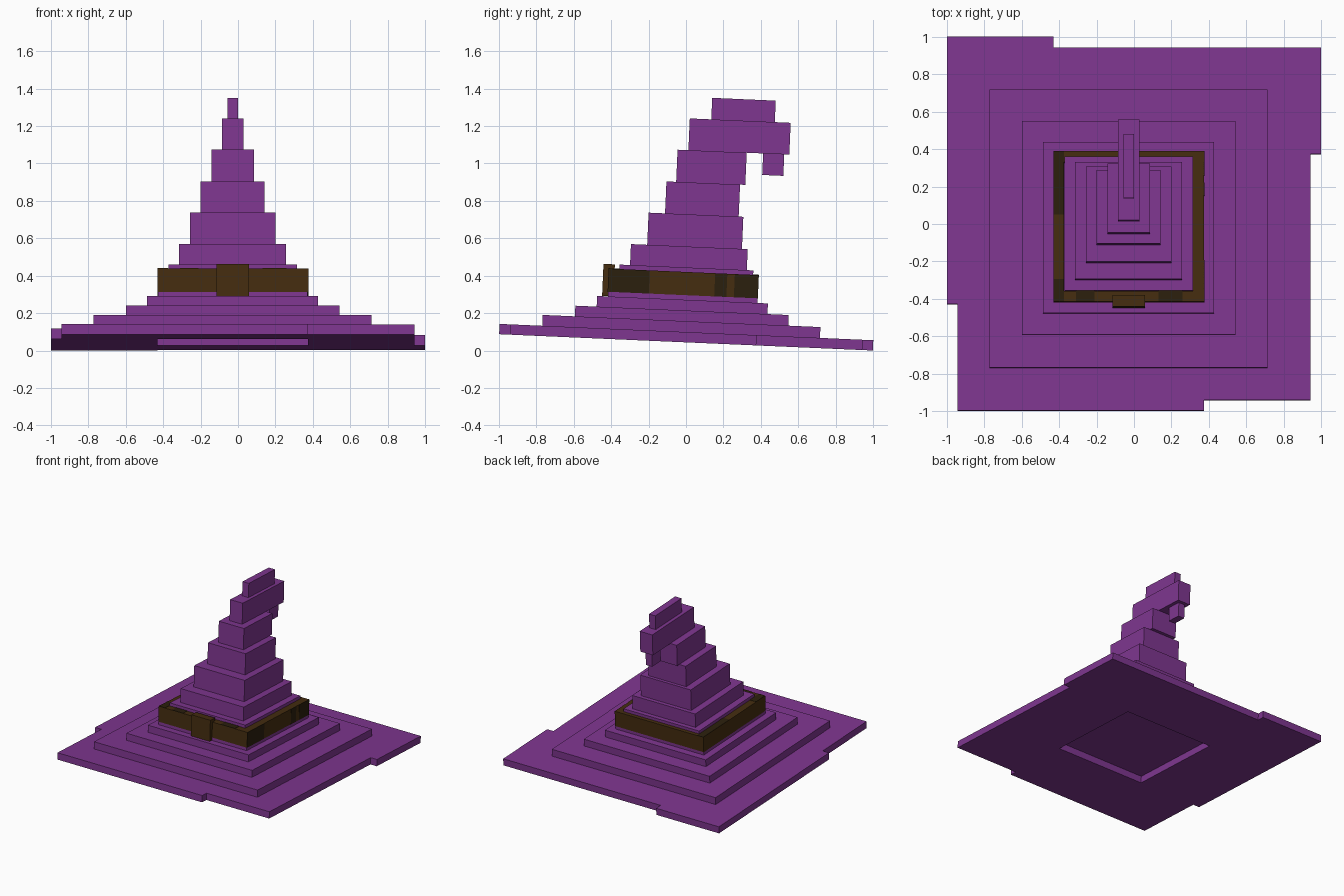
import bpy, bmesh, math
from mathutils import Matrix, Vector

cube = bpy.data.objects.get("Cube")
if cube:
    bpy.data.objects.remove(cube, do_unlink=True)


def material(name, rgb):
    m = bpy.data.materials.new(name)
    m.use_nodes = True
    m.diffuse_color = (*rgb, 1)
    m.node_tree.nodes["Principled BSDF"].inputs["Base Color"].default_value = (*rgb, 1)
    return m


purple = material("purple felt", (0.212, 0.037, 0.278))
brown = material("brown leather", (0.058, 0.026, 0.005))
dark = material("dark leather", (0.024, 0.014, 0.004))

# The whole hat leans back slightly
TILT = Matrix.Translation((0, 0, 0.0437)) @ Matrix.Rotation(math.radians(-2.5), 4, 'X')


def box(name, x, y, z, mat):
    """Axis-aligned box from (min, max) ranges, then tilted with the hat."""
    lo, hi = Vector((x[0], y[0], z[0])), Vector((x[1], y[1], z[1]))
    bm = bmesh.new()
    bmesh.ops.create_cube(bm, size=1)
    size = Matrix.Diagonal((*(hi - lo), 1))
    bm.transform(TILT @ Matrix.Translation((lo + hi) / 2) @ size)
    me = bpy.data.meshes.new(name)
    bm.to_mesh(me)
    bm.free()
    me.materials.append(mat)
    ob = bpy.data.objects.new(name, me)
    bpy.context.collection.objects.link(ob)
    return ob


# Brim: four slabs in a pinwheel around a square opening
BRIM_Z = (0, 0.055)
box("brim_right", (-1, -0.43), (-0.43, 1), BRIM_Z, purple)
box("brim_back", (-0.43, 1), (0.373, 0.943), BRIM_Z, purple)
box("brim_left", (0.373, 0.943), (-0.943, 0.373), BRIM_Z, purple)
box("brim_front", (-0.943, 0.373), (-1, -0.43), BRIM_Z, purple)

# Stepped square base above the brim
C = -0.0285
steps = [(0.743, 0.055, 0.113), (0.571, 0.113, 0.17), (0.457, 0.17, 0.227), (0.4, 0.227, 0.252)]
for i, (h, z0, z1) in enumerate(steps):
    box(f"base_step_{i + 1}", (C - h, C + h), (C - h, C + h), (z0, z1), purple)

# Cone tiers: half width, y range, z range
tiers = [
    (0.343, -0.373, 0.343, 0.252, 0.400),
    (0.286, -0.317, 0.308, 0.400, 0.512),
    (0.229, -0.230, 0.277, 0.512, 0.684),
    (0.171, -0.142, 0.252, 0.684, 0.855),
    (0.114, -0.090, 0.280, 0.855, 1.027),
    (0.057, -0.032, 0.508, 1.027, 1.197),
    (0.0285, 0.083, 0.423, 1.197, 1.312),
]
for i, (h, y0, y1, z0, z1) in enumerate(tiers):
    box(f"cone_tier_{i + 1}", (C - h, C + h), (y0, y1), (z0, z1), purple)
box("drooping_tip", (C - 0.0285, C + 0.0285), (0.368, 0.481), (0.912, 1.027), purple)

# Leather band made of four bars
OUT0, OUT1, IN0, IN1 = C - 0.402, C + 0.402, C - 0.345, C + 0.345
BAND_Z = (0.252, 0.376)
box("band_front", (OUT0, OUT1), (OUT0, IN0), BAND_Z, brown)
box("band_back", (OUT0, OUT1), (IN1, OUT1), BAND_Z, brown)
box("band_right", (OUT0, IN0), (IN0, IN1), BAND_Z, brown)
box("band_left", (IN1, OUT1), (IN0, IN1), BAND_Z, brown)

# Dark worn patches on the band: left face, then top edges
for y in [(OUT0, -0.21), (0.14, 0.205), (0.245, OUT1)]:
    box("band_left_patch", (OUT1 - 0.002, OUT1 + 0.002), y, BAND_Z, dark)
TOP_Z = (0.374, 0.378)
for y in [(OUT0, -0.31), (0.035, OUT1)]:
    box("band_right_top_patch", (OUT0, IN0), y, TOP_Z, dark)
for x in [(-0.31, -0.21), (0.13, 0.26)]:
    box("band_front_top_patch", x, (OUT0, IN0), TOP_Z, dark)

# Buckle
box("buckle", (C - 0.086, C + 0.086), (-0.459, -0.398), (0.229, 0.4), brown)
